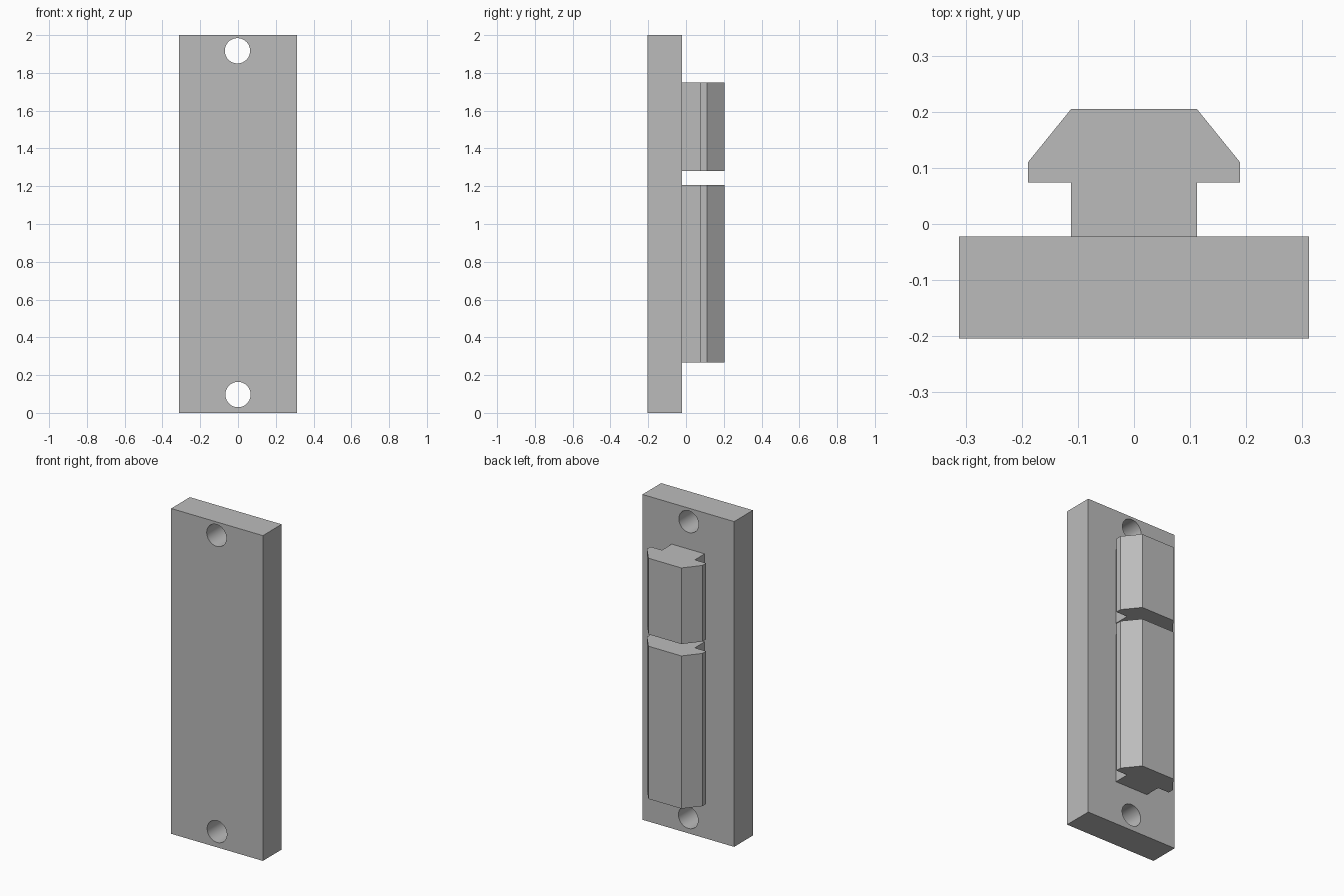
import bpy, bmesh, math

cube = bpy.data.objects.get("Cube")
if cube:
    bpy.data.objects.remove(cube, do_unlink=True)

grey = bpy.data.materials.new("plain grey")
grey.use_nodes = True
color = (0.5, 0.5, 0.5, 1)
grey.diffuse_color = color
grey.node_tree.nodes["Principled BSDF"].inputs["Base Color"].default_value = color

BACK = -0.022  # rear face of the plate


def extrude_profile(name, half, z0, z1):
    """Mirror a half outline across x and raise it from z0 to z1."""
    outline = half + [(-x, y) for x, y in reversed(half)]
    bm = bmesh.new()
    face = bm.faces.new([bm.verts.new((x, y, z0)) for x, y in outline])
    top = bmesh.ops.extrude_face_region(bm, geom=[face])["geom"]
    verts = [v for v in top if isinstance(v, bmesh.types.BMVert)]
    bmesh.ops.translate(bm, verts=verts, vec=(0, 0, z1 - z0))
    bmesh.ops.recalc_face_normals(bm, faces=bm.faces)
    mesh = bpy.data.meshes.new(name)
    bm.to_mesh(mesh)
    bm.free()
    mesh.materials.append(grey)
    obj = bpy.data.objects.new(name, mesh)
    bpy.context.collection.objects.link(obj)
    return obj


# Mounting plate
plate = extrude_profile("mounting_plate", [(0.312, -0.204), (0.312, BACK)], 0, 2)

# Screw holes through the plate
for name, x, z in (("lower", 0, 0.097), ("upper", -0.003, 1.917)):
    bpy.ops.mesh.primitive_cylinder_add(vertices=64, radius=0.067, depth=1,
                                        location=(x, 0, z), rotation=(math.pi / 2, 0, 0))
    cutter = bpy.context.object
    cutter.name = name + "_hole_cutter"
    cutter.data.materials.append(grey)
    cut = plate.modifiers.new(name + "_hole", 'BOOLEAN')
    cut.operation = 'DIFFERENCE'
    cut.solver = 'EXACT'
    cut.object = cutter
    bpy.ops.object.select_all(action='DESELECT')
    plate.select_set(True)
    bpy.context.view_layer.objects.active = plate
    bpy.ops.object.modifier_apply(modifier=cut.name)
    bpy.data.objects.remove(cutter, do_unlink=True)
bpy.ops.object.shade_smooth_by_angle(angle=math.radians(30))

# Two lengths of chamfered T rail on the rear face
rail = [(0.112, BACK), (0.112, 0.074), (0.189, 0.074), (0.189, 0.11), (0.112, 0.205)]
extrude_profile("lower_rail", rail, 0.268, 1.207)
extrude_profile("upper_rail", rail, 1.28, 1.748)
